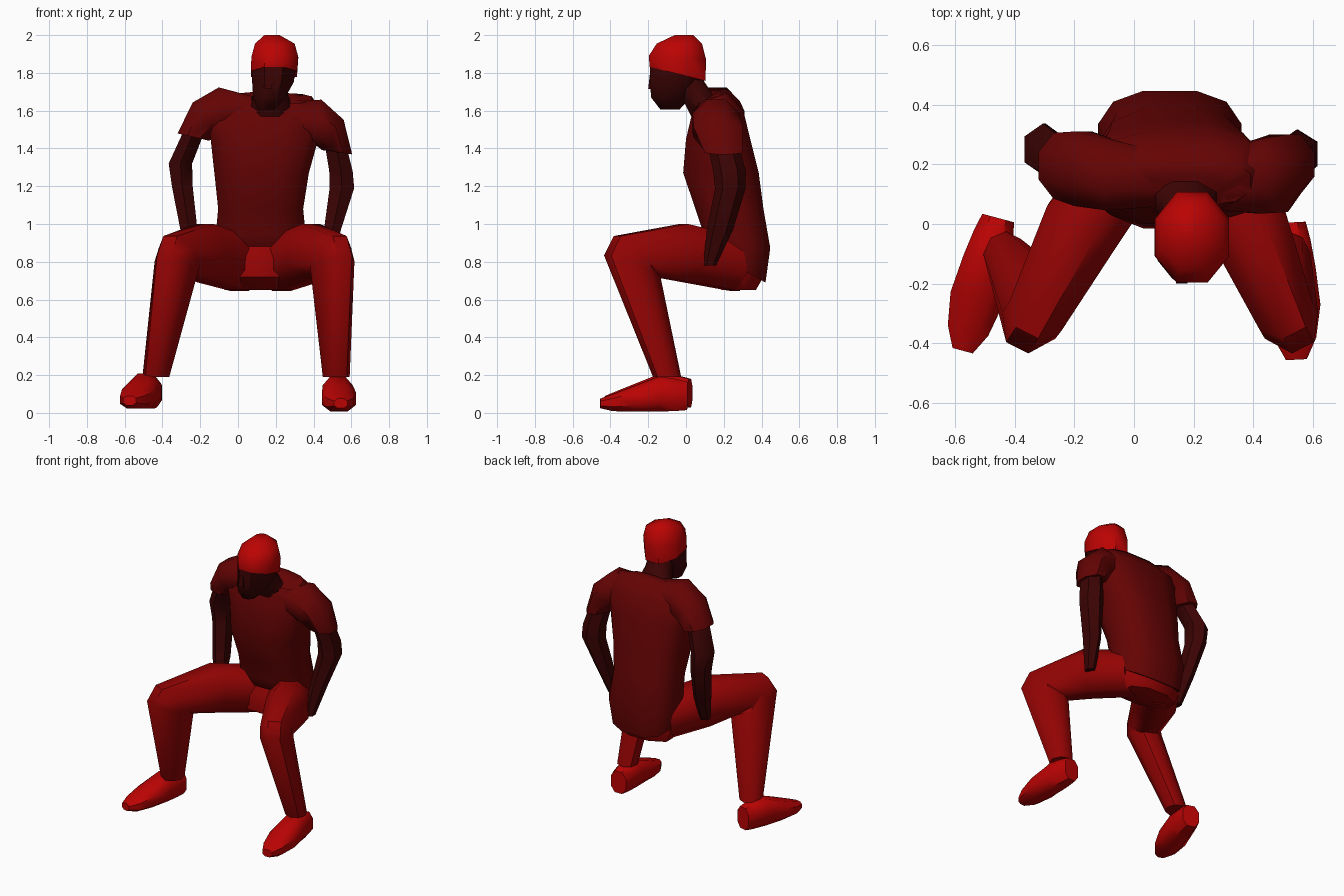
import bpy, bmesh
from math import sin, cos, pi, radians, copysign
from mathutils import Vector


def material(name, r):
    m = bpy.data.materials.new(name)
    m.diffuse_color = (r, 0.001, 0.001, 1)
    return m


SHOE = material("bright_red", 0.50)
PANTS = material("red", 0.30)
SHIRT = material("dark_red", 0.13)
SKIN = material("deep_red", 0.045)


def loft(name, mat, rings, yaw=0, n=8, e=1.0, angle=50):
    """Skin rings (x, y, z, half width, half depth, pitch); pitch 0 is a level ring,
    90 an upright one, yaw turns the forward (-y) direction towards +x.
    e below 1 squares the rings off."""
    a = radians(yaw)
    side, fwd = Vector((cos(a), sin(a), 0)), Vector((sin(a), -cos(a), 0))

    def boxy(c):
        return copysign((abs(c) / cos(pi / n)) ** e, c)

    bm = bmesh.new()
    loops = []
    for x, y, z, ru, rv, pitch in rings:
        p = radians(pitch)
        v = fwd * cos(p) + Vector((0, 0, sin(p)))
        loop = []
        for i in range(n):
            t = 2 * pi * (i + 0.5) / n
            loop.append(bm.verts.new(Vector((x, y, z)) + side * (ru * boxy(cos(t))) + v * (rv * boxy(sin(t)))))
        loops.append(loop)
    for l0, l1 in zip(loops, loops[1:]):
        for i in range(n):
            j = (i + 1) % n
            bm.faces.new((l0[i], l0[j], l1[j], l1[i]))
    bm.faces.new(loops[0][::-1])
    bm.faces.new(loops[-1])
    bmesh.ops.recalc_face_normals(bm, faces=bm.faces)
    me = bpy.data.meshes.new(name)
    bm.to_mesh(me)
    bm.free()
    me.materials.append(mat)
    ob = bpy.data.objects.new(name, me)
    bpy.context.collection.objects.link(ob)
    bpy.ops.object.select_all(action='DESELECT')
    ob.select_set(True)
    bpy.context.view_layer.objects.active = ob
    bpy.ops.object.shade_smooth_by_angle(angle=radians(angle))
    return ob


# shirt body, leaning forward, hem low at the back
loft("shirt", SHIRT, [
    (0.12, 0.265, 0.78, 0.22, 0.18, 30),
    (0.12, 0.270, 0.91, 0.24, 0.18, 12),
    (0.12, 0.230, 1.08, 0.225, 0.18, 0),
    (0.125, 0.185, 1.27, 0.25, 0.20, 0),
    (0.14, 0.17, 1.45, 0.285, 0.17, 0),
    (0.14, 0.165, 1.58, 0.31, 0.14, -8),
    (0.15, 0.14, 1.665, 0.24, 0.085, -20),
    (0.17, 0.095, 1.645, 0.13, 0.09, -40),
], n=12, e=0.75)

# sleeves swing out and down from the chest, left shoulder slightly raised
loft("left_sleeve", SHIRT, [
    (0.10, 0.15, 1.60, 0.09, 0.07, 90),
    (-0.08, 0.165, 1.60, 0.12, 0.125, 80),
    (-0.17, 0.185, 1.565, 0.125, 0.105, 48),
    (-0.235, 0.195, 1.46, 0.11, 0.087, 13)], yaw=-90)
loft("right_sleeve", SHIRT, [
    (0.22, 0.14, 1.58, 0.09, 0.07, 90),
    (0.42, 0.16, 1.535, 0.125, 0.125, 80),
    (0.485, 0.17, 1.485, 0.13, 0.10, 42),
    (0.525, 0.20, 1.38, 0.10, 0.08, -8)], yaw=90)

# bare arms tapering to the hands
loft("left_arm", SKIN, [
    (-0.22, 0.19, 1.52, 0.055, 0.07, 0),
    (-0.305, 0.25, 1.32, 0.062, 0.075, 0),
    (-0.295, 0.255, 1.20, 0.055, 0.07, 0),
    (-0.26, 0.19, 0.97, 0.045, 0.06, 0),
    (-0.24, 0.13, 0.79, 0.03, 0.03, 0)], n=6)
loft("right_arm", SKIN, [
    (0.51, 0.19, 1.45, 0.055, 0.07, 0),
    (0.545, 0.23, 1.28, 0.062, 0.075, 0),
    (0.55, 0.235, 1.19, 0.065, 0.07, 0),
    (0.50, 0.18, 0.97, 0.045, 0.06, 0),
    (0.47, 0.125, 0.78, 0.03, 0.03, 0)], n=6)

# seat of the trousers
loft("pelvis", PANTS, [
    (0.11, 0.28, 0.65, 0.18, 0.09, 0),
    (0.12, 0.24, 0.72, 0.22, 0.17, 0),
    (0.12, 0.24, 0.82, 0.22, 0.17, 0),
    (0.12, 0.26, 0.95, 0.19, 0.11, 0)])

# bent legs: hip, thigh, two knee rings, ankle
for name, yaw, hip, thigh, knee, knee_low, ankle in (
        ("left_leg", -27, 0.01, -0.17, -0.31, -0.325, -0.435),
        ("right_leg", 27, 0.23, 0.38, 0.49, 0.50, 0.52)):
    loft(name, PANTS, [
        (hip, 0.26, 0.79, 0.13, 0.145, 90),
        (thigh, 0.0, 0.845, 0.135, 0.155, 85),
        (knee, -0.27, 0.83, 0.10, 0.15, 45),
        (knee_low, -0.285, 0.78, 0.10, 0.155, 20),
        (ankle, -0.10, 0.19, 0.065, 0.07, 0)], yaw)

# shoes: rings at a distance along the foot (distance, z centre, half width, half height)
FOOT = [(0.0, 0.095, 0.055, 0.075), (0.06, 0.10, 0.068, 0.085), (0.15, 0.105, 0.08, 0.093),
        (0.28, 0.08, 0.09, 0.068), (0.39, 0.06, 0.07, 0.046), (0.46, 0.055, 0.035, 0.025)]
for name, yaw, hx, hy, lift in (("left_shoe", -15, -0.455, 0.02, 0.01), ("right_shoe", 3, 0.52, 0.005, -0.005)):
    a = radians(yaw)
    loft(name, SHOE, [(hx + d * sin(a), hy - d * cos(a), z + lift, w, h, 90)
                      for d, z, w, h in FOOT], yaw, e=0.8)

# neck, face and nose
loft("neck", SKIN, [
    (0.17, 0.09, 1.62, 0.11, 0.08, -40),
    (0.175, 0.05, 1.69, 0.085, 0.075, -25),
    (0.18, 0.0, 1.78, 0.08, 0.08, 0)])
loft("face", SKIN, [
    (0.15, -0.085, 1.605, 0.045, 0.05, 0),
    (0.165, -0.08, 1.67, 0.085, 0.105, 0),
    (0.185, -0.06, 1.75, 0.11, 0.13, 0),
    (0.19, -0.045, 1.84, 0.118, 0.145, 0)])
loft("nose", SKIN, [
    (0.16, -0.18, 1.715, 0.02, 0.02, 0),
    (0.165, -0.18, 1.79, 0.01, 0.012, 0)], n=4)

# skull cap, lower at the nape
loft("cap", SHOE, [
    (0.19, -0.045, 1.795, 0.122, 0.152, 14),
    (0.195, -0.045, 1.88, 0.124, 0.152, 4),
    (0.195, -0.035, 1.955, 0.105, 0.12, 0),
    (0.18, -0.01, 2.0, 0.04, 0.05, 0)])
